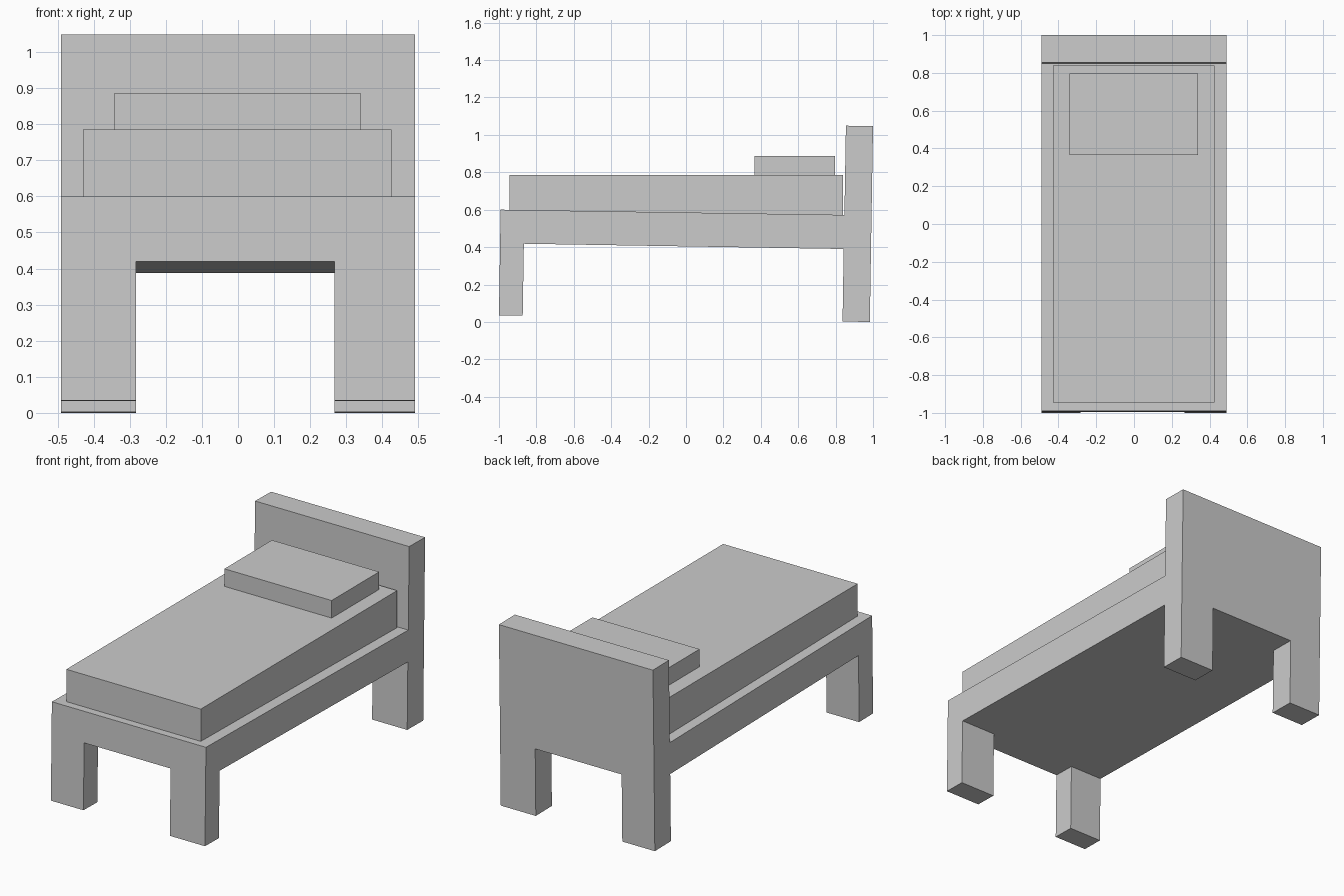
import bpy, bmesh

if "Cube" in bpy.data.objects:
    bpy.data.objects.remove(bpy.data.objects["Cube"])


def finish(name, bm):
    bmesh.ops.recalc_face_normals(bm, faces=bm.faces)
    mesh = bpy.data.meshes.new(name)
    bm.to_mesh(mesh)
    bm.free()
    obj = bpy.data.objects.new(name, mesh)
    bpy.context.collection.objects.link(obj)
    return obj


def box(name, x0, x1, y0, y1, z0, z1):
    bm = bmesh.new()
    bmesh.ops.create_cube(bm, size=1)
    for v in bm.verts:
        v.co.x = x1 if v.co.x > 0 else x0
        v.co.y = y1 if v.co.y > 0 else y0
        v.co.z = z1 if v.co.z > 0 else z0
    return finish(name, bm)


# Bed frame: slightly tilted side profile (y, z) swept across the leg edges
xs = [-0.49, -0.283, 0.267, 0.49]
profile = [(-0.994, 0.420), (-0.867, 0.418), (0.843, 0.390), (0.989, 0.388),
           (1.0, 1.047), (0.855, 1.049), (0.847, 0.572), (-0.991, 0.600)]
n = len(profile)
bm = bmesh.new()
rings = [[bm.verts.new((x, y, z)) for y, z in profile] for x in xs]
leg_faces = {"front": [], "back": []}
for i in range(3):
    for j in range(n):
        k = (j + 1) % n
        f = bm.faces.new((rings[i][j], rings[i][k], rings[i + 1][k], rings[i + 1][j]))
        if i != 1 and j == 0:
            leg_faces["front"].append(f)
        if i != 1 and j == 2:
            leg_faces["back"].append(f)
bm.faces.new(rings[0])
bm.faces.new(rings[3])

# Legs pulled down from the corner faces, following the tilt
for end, dy, dz in (("front", -0.006, -0.385), ("back", -0.006, -0.388)):
    new = bmesh.ops.extrude_discrete_faces(bm, faces=leg_faces[end])["faces"]
    for f in new:
        # side walls join each foot face to the frame underside
        bmesh.ops.translate(bm, verts=f.verts, vec=(0, dy, dz))
finish("bed_frame", bm)

# Mattress and pillow
box("mattress", -0.43, 0.425, -0.945, 0.839, 0.572, 0.785)
box("pillow", -0.342, 0.34, 0.365, 0.797, 0.785, 0.886)
